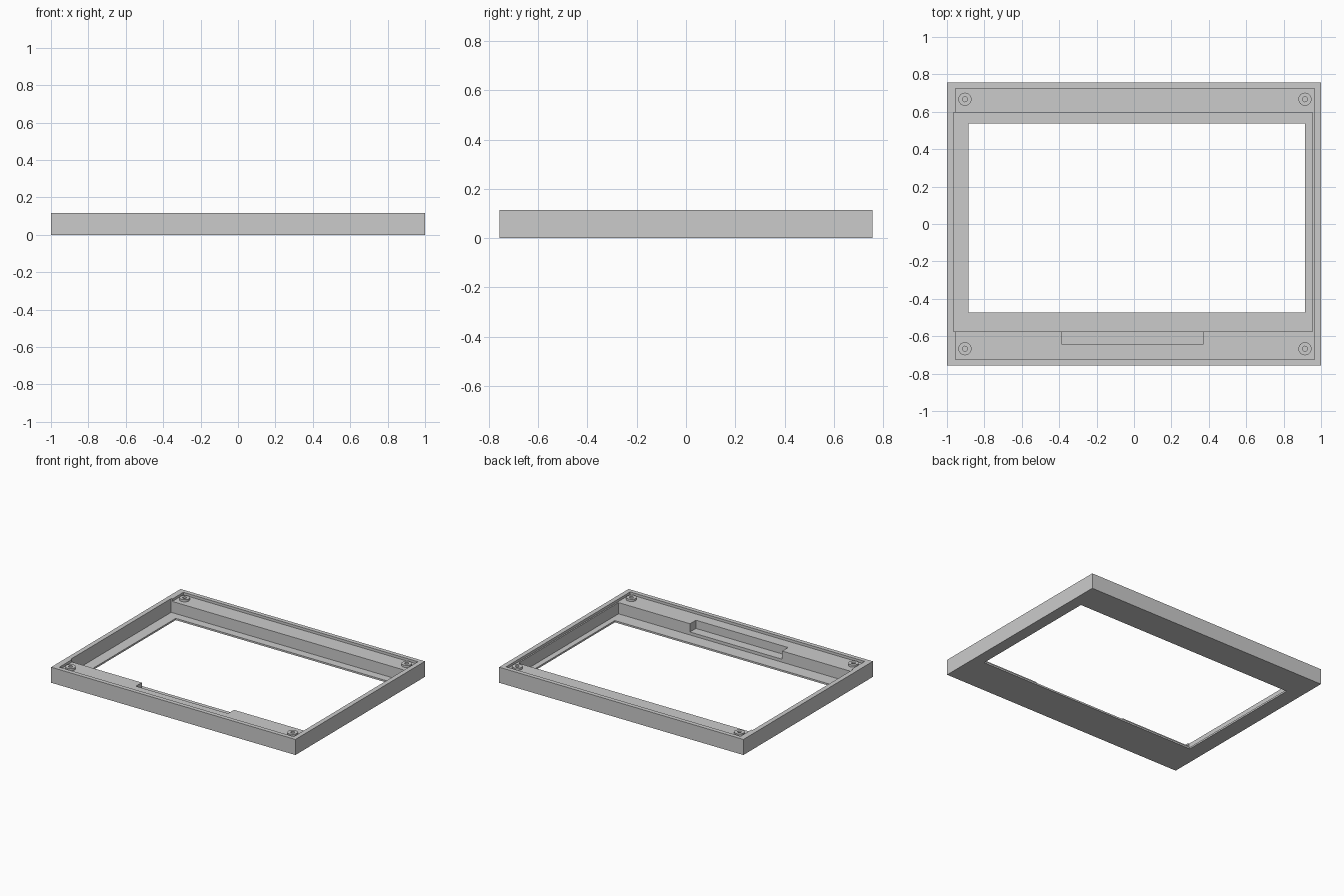
import bpy
import bmesh
from mathutils import Matrix

old = bpy.data.objects.get("Cube")
if old:
    bpy.data.objects.remove(old, do_unlink=True)

HEIGHT, SHELF, FLOOR = 0.115, 0.096, 0.013
ABOVE = HEIGHT + 0.05

grey = bpy.data.materials.new("plain grey")
grey.use_nodes = True
grey.diffuse_color = (0.6, 0.6, 0.6, 1)
grey.node_tree.nodes["Principled BSDF"].inputs["Base Color"].default_value = grey.diffuse_color


def finish(name, bm):
    mesh = bpy.data.meshes.new(name)
    bm.to_mesh(mesh)
    bm.free()
    mesh.materials.append(grey)
    obj = bpy.data.objects.new(name, mesh)
    bpy.context.collection.objects.link(obj)
    return obj


def box(name, x0, x1, y0, y1, z0, z1):
    bm = bmesh.new()
    place = Matrix.Translation(((x0 + x1) / 2, (y0 + y1) / 2, (z0 + z1) / 2))
    size = Matrix.Diagonal((x1 - x0, y1 - y0, z1 - z0, 1))
    bmesh.ops.create_cube(bm, size=1, matrix=place @ size)
    return finish(name, bm)


def cylinder(name, x, y, radius, z0, z1):
    bm = bmesh.new()
    bmesh.ops.create_cone(bm, cap_ends=True, segments=32, radius1=radius, radius2=radius,
                          depth=z1 - z0, matrix=Matrix.Translation((x, y, (z0 + z1) / 2)))
    return finish(name, bm)


def combine(target, tool, operation):
    mod = target.modifiers.new(tool.name, "BOOLEAN")
    mod.object, mod.operation, mod.solver = tool, operation, "EXACT"
    bpy.context.view_layer.objects.active = target
    bpy.ops.object.modifier_apply(modifier=mod.name)
    bpy.data.objects.remove(tool, do_unlink=True)


# Outer block
frame = box("bezel_frame", -1, 1, -0.757, 0.757, 0, HEIGHT)

# Shallow lid recess, deep panel pocket, cable notch and window opening
for cutter in (
    box("lid_recess", -0.955, 0.965, -0.725, 0.725, SHELF, ABOVE),
    box("panel_pocket", -0.965, 0.955, -0.575, 0.597, FLOOR, ABOVE),
    box("cable_notch", -0.385, 0.37, -0.644, -0.5, 0.035, ABOVE),
    box("window", -0.885, 0.914, -0.473, 0.536, -0.05, ABOVE),
):
    combine(frame, cutter, "DIFFERENCE")

# Screw bosses with blind holes in the four corners
for side in (-1, 1):
    for end in (-1, 1):
        x, y = 0.005 + side * 0.909, end * 0.667
        combine(frame, cylinder("boss", x, y, 0.035, SHELF - 0.02, HEIGHT - 0.003), "UNION")
        combine(frame, cylinder("screw_hole", x, y, 0.0135, 0.035, ABOVE), "DIFFERENCE")

# Smooth the round walls, keep every edge sharp
bpy.ops.object.select_all(action="DESELECT")
frame.select_set(True)
bpy.context.view_layer.objects.active = frame
bpy.ops.object.shade_smooth_by_angle()
